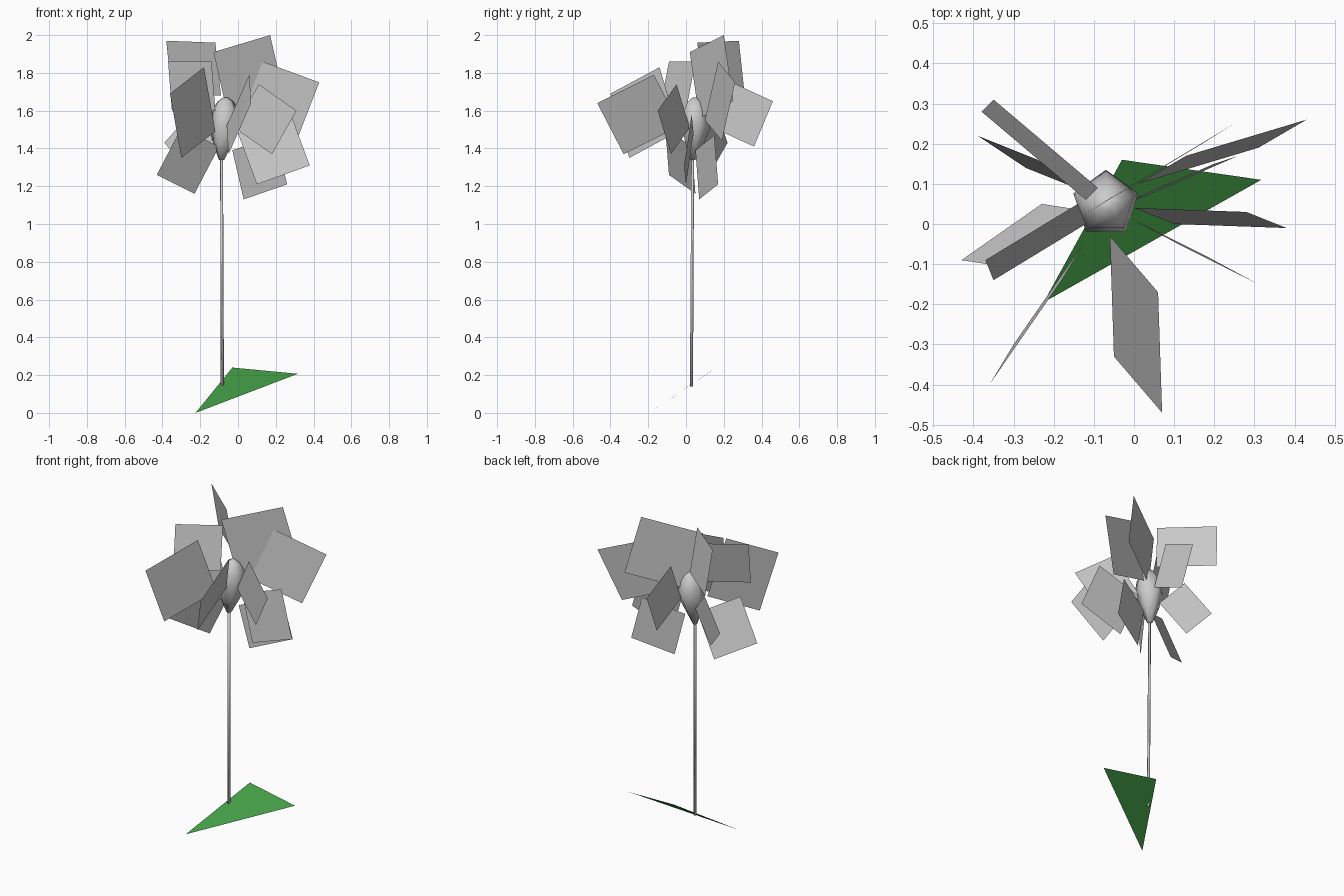
import bpy
import math
from mathutils import Vector

default_cube = bpy.data.objects.get("Cube")
if default_cube:
    bpy.data.objects.remove(default_cube, do_unlink=True)


def make_material(name, colour):
    material = bpy.data.materials.new(name)
    material.use_nodes = True
    material.diffuse_color = colour
    material.node_tree.nodes["Principled BSDF"].inputs["Base Color"].default_value = colour
    return material


grey = make_material("soft grey", (0.6, 0.6, 0.6, 1))
green = make_material("leaf green", (0.055, 0.33, 0.06, 1))


def make_object(name, verts, faces, material, smooth=False):
    mesh = bpy.data.meshes.new(name)
    mesh.from_pydata(verts, [], faces)
    mesh.materials.append(material)
    for polygon in mesh.polygons:
        polygon.use_smooth = smooth
    mesh.update()
    part = bpy.data.objects.new(name, mesh)
    bpy.context.scene.collection.objects.link(part)
    return part


def make_petal(name, inner, side, outer):
    """Flat four-cornered petal; the last corner completes the parallelogram."""
    inner, side, outer = Vector(inner), Vector(side), Vector(outer)
    corners = [inner, side, outer, inner + outer - side]
    return make_object(name + "_petal", corners, [(0, 1, 2, 3)], grey)


def make_tube(name, rings, sides, smooth):
    """Stack of regular polygon rings, each given as a centre and a radius."""
    verts, faces = [], []
    for centre, radius in rings:
        for i in range(sides):
            angle = math.pi / 2 + math.tau * i / sides
            offset = Vector((math.cos(angle), math.sin(angle), 0)) * radius
            verts.append(Vector(centre) + offset)
    for r in range(len(rings) - 1):
        for i in range(sides):
            j = (i + 1) % sides
            low, high = r * sides, (r + 1) * sides
            faces.append((low + i, low + j, high + j, high + i))
    faces.append(tuple(reversed(range(sides))))
    faces.append(tuple(range(len(verts) - sides, len(verts))))
    return make_object(name, verts, faces, grey, smooth)


# Stem
stem_base = Vector((-0.083, 0.028, 0.14))
stem_top = Vector((-0.087, 0.035, 1.38))
make_tube("stem", [(stem_base, 0.009), (stem_top, 0.008)], 5, True)

# Five-sided bud, leaning slightly from the stem to its tip
bud_tip = Vector((-0.066, 0.045, 1.67))
bud_middle = Vector((-0.07, 0.05, 1.52))
bud_rings = [
    (stem_top - Vector((0, 0, 0.04)), 0.015),
    (stem_top.lerp(bud_middle, 0.35), 0.055),
    (bud_middle, 0.085),
    (bud_middle.lerp(bud_tip, 0.55), 0.07),
    (bud_middle.lerp(bud_tip, 0.85), 0.045),
    (bud_tip, 0.012),
]
make_tube("bud", bud_rings, 5, True)

# Petals, each from its inner corner round to its outer corner
make_petal("back", (-0.05, 0.12, 1.52), (-0.05, 0.22, 1.76), (-0.05, 0.46, 1.65))
make_petal("front", (-0.06, -0.03, 1.52), (0.06, -0.17, 1.79), (0.07, -0.47, 1.64))
make_petal("front_right", (-0.12, -0.04, 1.49), (-0.18, -0.14, 1.83), (-0.36, -0.4, 1.69))
make_petal("upper_left", (0.01, 0.1, 1.55), (0.13, 0.17, 1.86), (0.43, 0.26, 1.75))
make_petal("top", (-0.05, 0.07, 1.56), (-0.13, 0.02, 1.91), (0.17, 0.2, 2))
make_petal("lower_left", (0, 0.04, 1.48), (0.28, 0.03, 1.58), (0.38, -0.01, 1.31))
make_petal("front_left", (-0.02, 0.02, 1.51), (0.11, -0.05, 1.74), (0.31, -0.15, 1.6))
make_petal("bottom_left", (-0.03, 0.05, 1.39), (0.2, 0.15, 1.47), (0.26, 0.17, 1.21))
make_petal("back_right", (-0.09, 0.09, 1.68), (-0.12, 0.06, 1.96), (-0.38, 0.28, 1.97))
make_petal("upper_right", (-0.12, 0, 1.6), (-0.14, 0.05, 1.86), (-0.37, -0.09, 1.86))
make_petal("lower_right", (-0.1, 0.03, 1.41), (-0.3, -0.11, 1.51), (-0.43, -0.09, 1.26))
make_petal("lower_back_right", (-0.12, 0.08, 1.46), (-0.24, 0.16, 1.6), (-0.39, 0.22, 1.43))

# Single three-cornered leaf at the foot of the stem
leaf_corners = [(-0.225, -0.195, 0), (0.317, 0.11, 0.207), (-0.03, 0.16, 0.24)]
make_object("leaf", leaf_corners, [(0, 1, 2)], green)
